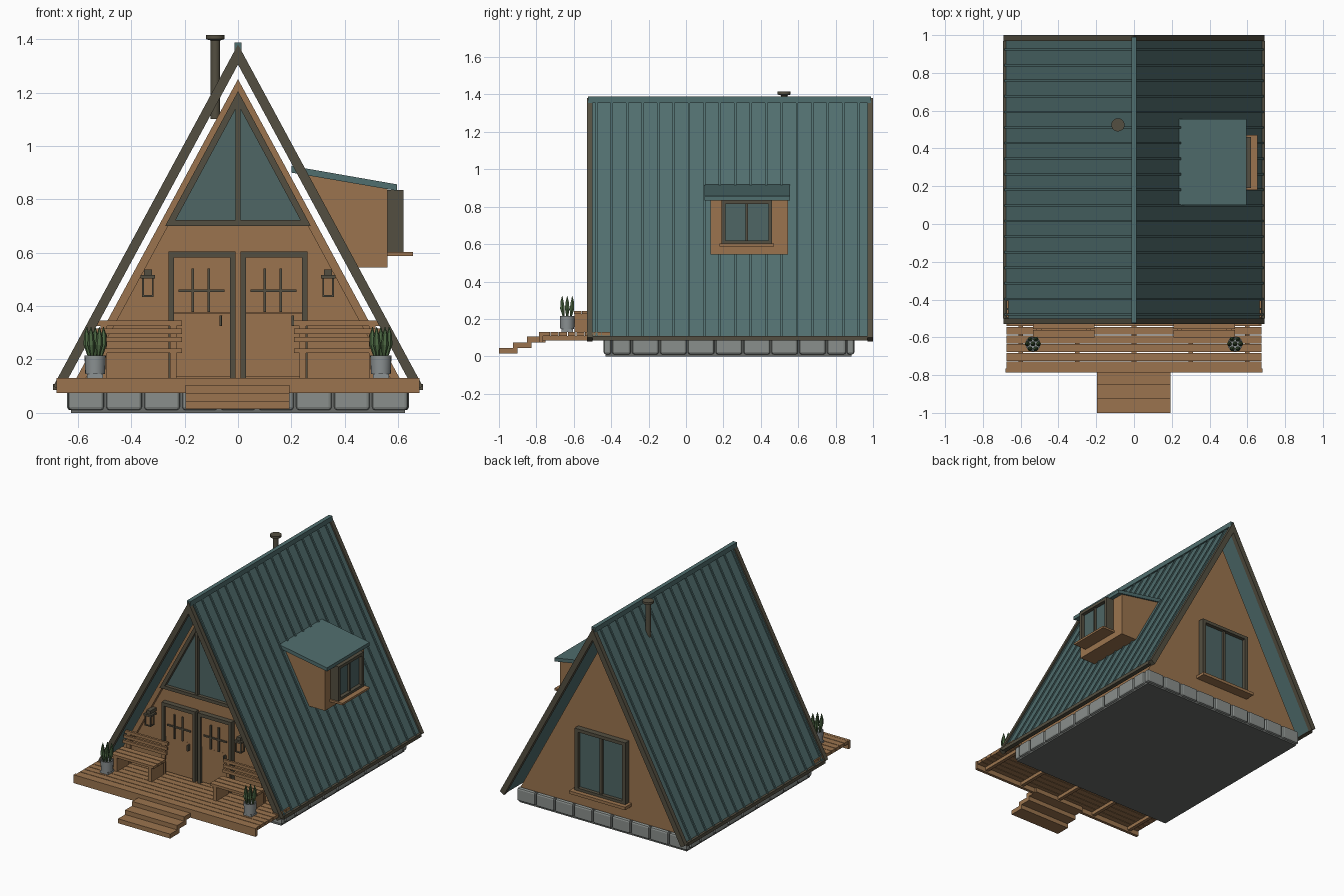
import bpy, bmesh, math
from mathutils import Matrix, Vector

if "Cube" in bpy.data.objects:
    bpy.data.objects.remove(bpy.data.objects["Cube"], do_unlink=True)


def material(name, rgb):
    m = bpy.data.materials.new(name)
    m.use_nodes = True
    lin = [(c / 255 / 12.92) if c < 11 else ((c / 255 + 0.055) / 1.055) ** 2.4 for c in rgb]
    m.diffuse_color = (*lin, 1)
    b = m.node_tree.nodes["Principled BSDF"]
    b.inputs["Base Color"].default_value = (*lin, 1)
    b.inputs["Roughness"].default_value = 0.8
    return m


WOOD = material("warm wood", (155, 116, 78))
TRIM = material("dark trim", (84, 79, 65))
TEAL = material("teal roofing", (80, 110, 110))
GLASS = material("window glass", (78, 102, 101))
STONE = material("grey stone", (138, 143, 140))
MORTAR = material("dark footing", (104, 107, 104))
POT = material("pot metal", (140, 146, 147))
LEAF = material("leaf green", (78, 106, 68))


def finish(name, bm, mat, bevel=0, smooth=False):
    bmesh.ops.recalc_face_normals(bm, faces=bm.faces)
    me = bpy.data.meshes.new(name)
    bm.to_mesh(me)
    bm.free()
    ob = bpy.data.objects.new(name, me)
    bpy.context.collection.objects.link(ob)
    me.materials.append(mat)
    if bevel:
        mod = ob.modifiers.new("Bevel", "BEVEL")
        mod.width, mod.segments = bevel, 2
    if smooth:
        bpy.ops.object.select_all(action="DESELECT")
        ob.select_set(True)
        bpy.context.view_layer.objects.active = ob
        bpy.ops.object.shade_smooth_by_angle(angle=math.radians(40))
    return ob


def boxes(name, spans, mat, bevel=0):
    """Each span is (x0, x1, y0, y1, z0, z1)."""
    bm = bmesh.new()
    for x0, x1, y0, y1, z0, z1 in spans:
        m = Matrix.Translation(((x0 + x1) / 2, (y0 + y1) / 2, (z0 + z1) / 2))
        bmesh.ops.create_cube(bm, size=1, matrix=m @ Matrix.Diagonal((x1 - x0, y1 - y0, z1 - z0, 1)))
    return finish(name, bm, mat, bevel)


def prisms(name, profile, y_spans, mat):
    """Extrude an x-z outline along y."""
    bm = bmesh.new()
    for y0, y1 in y_spans:
        f = bm.faces.new([bm.verts.new((x, y0, z)) for x, z in profile])
        ext = bmesh.ops.extrude_face_region(bm, geom=[f])
        moved = [v for v in ext["geom"] if isinstance(v, bmesh.types.BMVert)]
        bmesh.ops.translate(bm, verts=moved, vec=(0, y1 - y0, 0))
    return finish(name, bm, mat)


def lathe(name, profile, x, y, mat, sides=20):
    """Spin an r-z outline about a vertical axis."""
    bm = bmesh.new()
    vs = [bm.verts.new((x + r, y, z)) for r, z in profile]
    es = [bm.edges.new(p) for p in zip(vs, vs[1:])]
    bmesh.ops.spin(bm, geom=vs + es, cent=(x, y, 0), axis=(0, 0, 1), angle=math.tau, steps=sides)
    bmesh.ops.remove_doubles(bm, verts=bm.verts, dist=0.0005)
    return finish(name, bm, mat, smooth=True)


SLOPE = 1.85


def chevron(top, inner, z_out, z_in):
    """Inverted V outline with the given apex heights."""
    right = [((top - z_out) / SLOPE, z_out), ((inner - z_in) / SLOPE, z_in)]
    left = [(-x, z) for x, z in right]
    return [(0, top), right[0], right[1], (0, inner), left[1], left[0]]


def triangle(top, bottom):
    w = (top - bottom) / SLOPE
    return [(0, top), (w, bottom), (-w, bottom)]


# Stone foundation
boxes("footing", [(-.625, .625, -.43, .885, 0, .1)], MORTAR)
blocks = []
n = 9
for i in range(n):
    x0, x1 = -.64 + i * 1.28 / n, -.64 + (i + 1) * 1.28 / n
    y0, y1 = -.44 + i * 1.34 / n, -.44 + (i + 1) * 1.34 / n
    for y in (-.44, .86):
        blocks.append((x0 + .004, x1 - .004, y, y + .04, .01, .1))
    if 0 < i < n - 1:
        for x in (-.64, .60):
            blocks.append((x, x + .04, y0 + .004, y1 - .004, .01, .1))
for x in (-.64, .60):
    blocks += [(x, x + .04, -.395, -.295, .01, .1), (x, x + .04, .755, .855, .01, .1)]
boxes("foundation_blocks", blocks, STONE, .012)

# House body and gable edge boards
prisms("house_body", triangle(1.25, .1), [(-.41, .88)], WOOD)
prisms("gable_edge_boards", chevron(1.25, 1.185, .13, .13), [(-.435, -.41)], WOOD)

# Roof sheets, seams, ridge and trim
prisms("roof_sheets", chevron(1.36, 1.315, .1, .085), [(-.51, .98)], TEAL)
seams = [-.485 + i * .0825 for i in range(18)]
prisms("roof_seams", chevron(1.376, 1.35, .105, .1), [(y, y + .012) for y in seams], TEAL)
prisms("barge_boards", chevron(1.38, 1.305, .1, .08), [(-.53, -.50), (.97, 1.0)], TRIM)
boxes("ridge_cap", [(-.014, .014, -.525, .99, 1.355, 1.388)], TEAL)
boxes("eave_trim", [(s - .015, s + .015, -.5, .97, .085, .108) for s in (-.678, .678)], TRIM)

# Chimney
lathe("chimney", [(0, 1.1), (.018, 1.1), (.018, 1.395), (.035, 1.4), (.035, 1.415), (0, 1.415)], -.085, .525, TRIM)

# Gable window
glass_top, glass_base = 1.205, .70
prisms("gable_glass", triangle(1.19, .705), [(-.425, -.41)], GLASS)
prisms("gable_window_frame", chevron(glass_top, 1.155, glass_base, glass_base), [(-.45, -.41)], TRIM)
boxes("gable_window_bars", [(-.255, .255, -.449, -.41, .70, .722), (-.01, .01, -.445, -.41, .71, 1.17)], TRIM)

# Double doors
for label, x in (("right", -.26), ("left", .01)):
    boxes(label + "_door_frame", [(x, x + .02, -.445, -.4, .13, .605), (x + .23, x + .25, -.445, -.4, .13, .605),
                                  (x, x + .25, -.445, -.4, .582, .605)], TRIM)
    boxes(label + "_door", [(x + .02, x + .23, -.425, -.4, .135, .373), (x + .02, x + .23, -.43, -.4, .376, .582)], WOOD)
    boxes(label + "_door_bars", [(x + .037, x + .21, -.438, -.42, .452, .462)]
          + [(x + d, x + d + .01, -.44, -.42, .378, .54) for d in (.085, .145)], TRIM)
    boxes(label + "_door_handle", [(x + .19, x + .2, -.45, -.42, .325, .365)], TRIM, .003)

# Porch lanterns
for label, x in (("right", -.338), ("left", .338)):
    boxes(label + "_lantern_core", [(x - .016, x + .016, -.476, -.444, .44, .505)], WOOD)
    posts = [(x + a, x + a + .007, -.46 + b, -.453 + b, .437, .51) for a in (-.022, .015) for b in (-.022, .015)]
    boxes(label + "_lantern_frame", posts + [(x - .028, x + .028, -.488, -.43, .503, .516),
                                             (x - .015, x + .015, -.475, -.41, .516, .538),
                                             (x - .022, x + .022, -.482, -.438, .435, .442)], TRIM)

# Deck and steps
boxes("deck_planks", [(-.675, .675, -.77 + i * .046, -.728 + i * .046, .108, .13) for i in range(8)], WOOD)
boxes("deck_fascia", [(-.68, .68, -.785, -.765, .075, .131)], WOOD)
boxes("deck_joists", [(x - .012, x + .012, -.765, -.42, .085, .108) for x in (-.6, -.3, 0, .3, .6)], WOOD)
treads = [(-.197, .193, -1 + i * .075, -.9 + i * .075, .015 + i * .03, .045 + i * .03) for i in range(3)]
boxes("steps", treads, WOOD)

# Benches and planters
for label, s in (("right", -1), ("left", 1)):
    x0, x1 = sorted((s * .21, s * .535))
    slats = [(x0, x1, -.6 + i * .045, -.56 + i * .045, .225, .242) for i in range(3)]
    slats += [(x0, x1, -.468 + i * .007, -.453 + i * .007, .265 + i * .0305, .285 + i * .0305) for i in range(3)]
    legs = [(x, x + .025, -.595, -.465, .13, .225) for x in (x0 + .02, x1 - .045)]
    legs += [(x, x + .025, -.453, -.438, .13, .34) for x in (x0 + .02, x1 - .045)]
    boxes(label + "_bench", slats + legs, WOOD)

    px, py = s * .535, -.635
    lathe(label + "_pot", [(0, .145), (.037, .145), (.04, .215), (.034, .215), (.032, .205), (0, .205)], px, py, POT)
    boxes(label + "_pot_base", [(px - .03, px + .03, py - .03, py + .03, .13, .146)], POT)
    bm = bmesh.new()
    for k in range(7):
        # Six leaning leaves around one upright leaf
        a = k * math.tau / 6
        lean = 0 if k == 6 else .012
        base = Vector((px, py, .0)) + Vector((math.cos(a), math.sin(a), 0)) * (0 if k == 6 else .02)
        out = Vector((math.cos(a), math.sin(a), 0)) * lean
        rings = []
        for t, r in ((0, .004), (.45, .014), (.75, .010), (1, .001)):
            c = base + out * math.sin(t * 2) + Vector((0, 0, .2 + t * .122))
            rings.append([bm.verts.new(c + Vector((math.cos(q * math.tau / 6), math.sin(q * math.tau / 6), 0)) * r)
                          for q in range(6)])
        for lo, hi in zip(rings, rings[1:]):
            for q in range(6):
                bm.faces.new((lo[q], lo[q - 1], hi[q - 1], hi[q]))
        bm.faces.new(rings[-1])
    finish(label + "_plant", bm, LEAF)

# Dormer
prisms("dormer_body", [(.24, .905), (.56, .845), (.56, .545), (.42, .545)], [(.13, .545)], WOOD)
prisms("dormer_roof", [(.2, .925), (.595, .856), (.595, .832), (.2, .90)], [(.10, .555)], TEAL)
boxes("dormer_window_frame", [(.56, .62, .19, .21, .60, .835), (.56, .62, .44, .46, .60, .835),
                              (.56, .62, .19, .46, .815, .835), (.56, .62, .19, .46, .60, .618),
                              (.56, .61, .318, .332, .61, .82)], TRIM)
boxes("dormer_glass", [(.56, .595, .2, .45, .61, .825)], GLASS)
boxes("dormer_sill", [(.56, .655, .18, .47, .588, .602)], WOOD)

# Back window
boxes("back_window_frame", [(-.19, -.165, .88, .92, .21, .63), (.165, .19, .88, .92, .21, .63),
                            (-.19, .19, .88, .92, .608, .63), (-.19, .19, .88, .92, .21, .23),
                            (-.01, .01, .88, .91, .22, .62)], TRIM)
boxes("back_window_glass", [(-.17, .17, .875, .895, .22, .62)], GLASS)
boxes("back_window_sill", [(-.21, .21, .88, .95, .192, .212)], WOOD)
